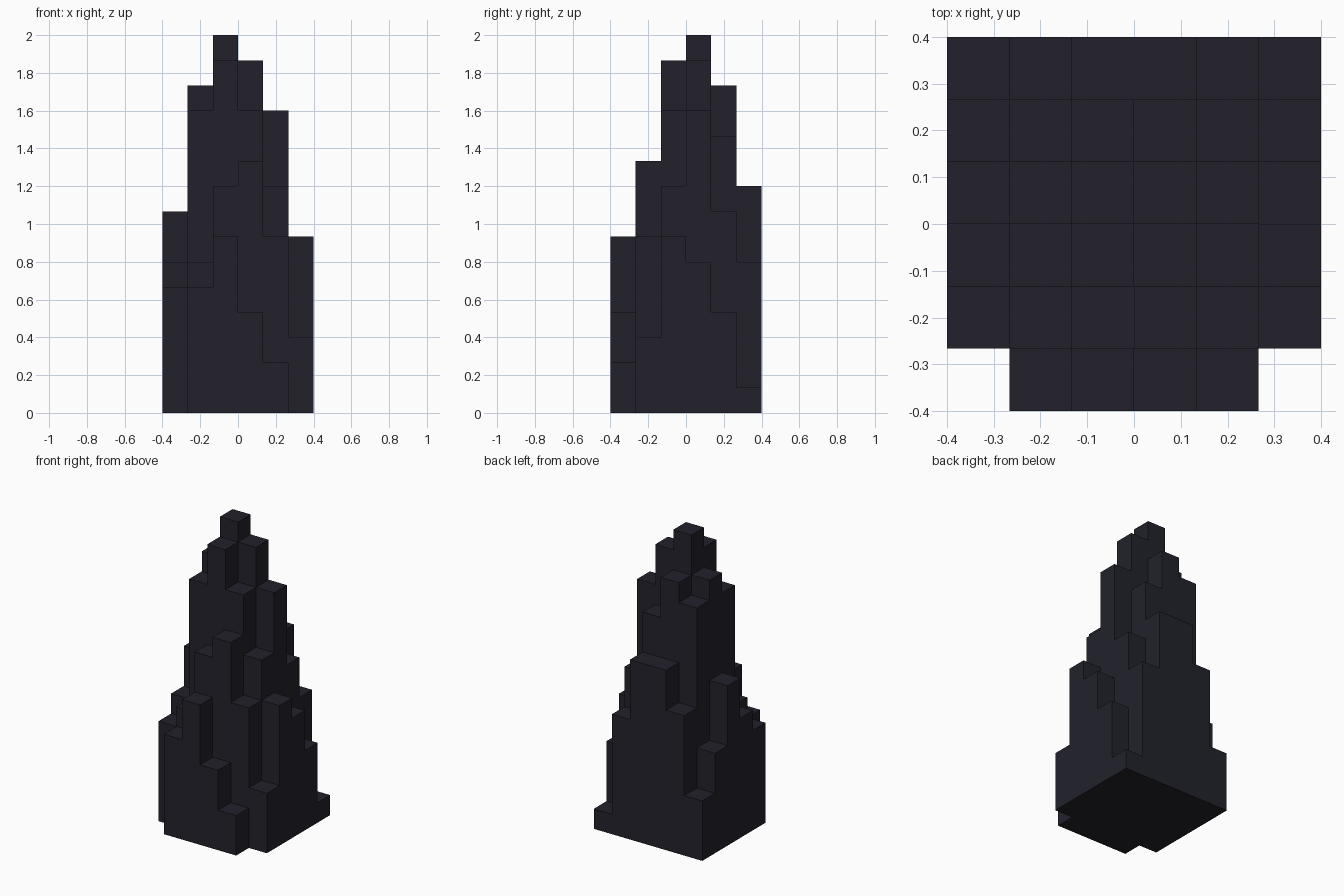
import bpy
import bmesh
import math
from mathutils import Vector

old = bpy.data.objects.get("Cube")
if old:
    bpy.data.objects.remove(old, do_unlink=True)

UNIT = 2 / 15

# Column heights in blocks: rows run front to back, entries run along +x
HEIGHTS = [
    [0, 5, 7, 4, 2, 0],
    [5, 6, 9, 10, 7, 3],
    [6, 12, 14, 12, 9, 7],
    [8, 13, 15, 14, 12, 6],
    [5, 12, 13, 11, 8, 4],
    [3, 7, 9, 9, 6, 1],
]
SIZE = len(HEIGHTS)


def make_material(name, color):
    mat = bpy.data.materials.new(name)
    mat.use_nodes = True
    mat.diffuse_color = color
    bsdf = next(n for n in mat.node_tree.nodes if n.type == 'BSDF_PRINCIPLED')
    bsdf.inputs["Base Color"].default_value = color
    bsdf.inputs["Roughness"].default_value = 0.9
    return mat


# Every filled block of the spire
blocks = {(x, y, z)
          for y, row in enumerate(HEIGHTS)
          for x, height in enumerate(row)
          for z in range(height)}

bm = bmesh.new()
corners = {}


def corner(key):
    """Shared vertex at a block corner."""
    if key not in corners:
        half = SIZE / 2
        x, y, z = key
        corners[key] = bm.verts.new(Vector((x - half, y - half, z)) * UNIT)
    return corners[key]


def add_side(block, axis, positive):
    """One square side of a block, facing outwards."""
    u, v = (axis + 1) % 3, (axis + 2) % 3
    loop = []
    for du, dv in ((0, 0), (1, 0), (1, 1), (0, 1)):
        key = list(block)
        key[axis] += int(positive)
        key[u] += du
        key[v] += dv
        loop.append(corner(tuple(key)))
    bm.faces.new(loop if positive else loop[::-1])


# Outer skin: only sides that touch no other block
for block in sorted(blocks):
    for axis in range(3):
        for positive in (False, True):
            near = list(block)
            near[axis] += 1 if positive else -1
            if tuple(near) not in blocks:
                add_side(block, axis, positive)

# Merge the squares into large flat faces
bmesh.ops.dissolve_limit(bm, angle_limit=math.radians(1),
                         verts=bm.verts[:], edges=bm.edges[:])

mesh = bpy.data.meshes.new("rock_spire")
bm.to_mesh(mesh)
bm.free()
mesh.materials.append(make_material("dark slate", (0.016, 0.0156, 0.0245, 1)))
spire = bpy.data.objects.new("rock_spire", mesh)
bpy.context.scene.collection.objects.link(spire)
